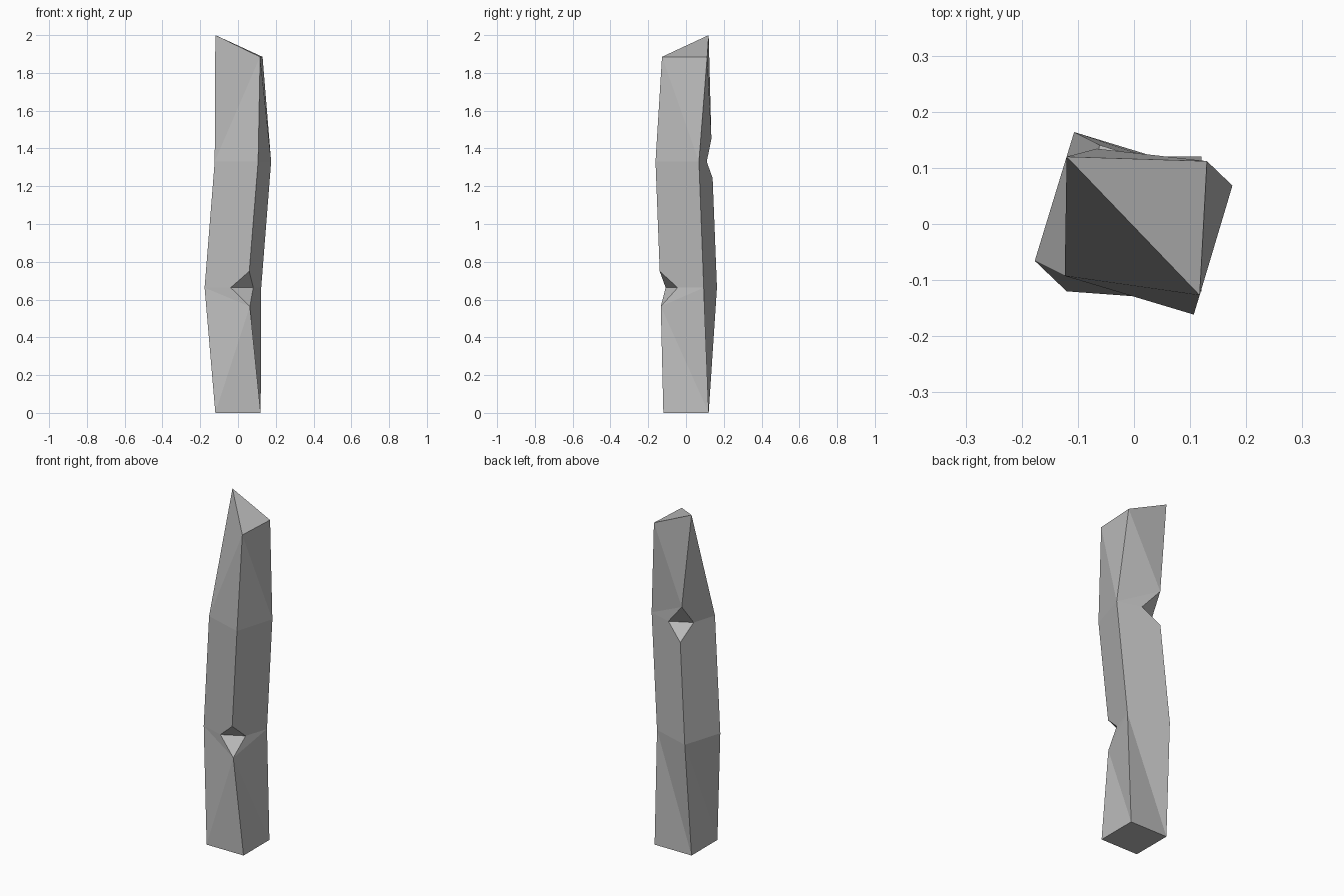
import bpy, bmesh
from math import radians
from mathutils import Matrix, Vector

cube = bpy.data.objects.get("Cube")
if cube:
    bpy.data.objects.remove(cube, do_unlink=True)

HALF = 0.12
points = {}


def ring(level, z, x=0, y=0, turn=0):
    """Square cross-section with corners a, b, c, d counter-clockwise from front -x."""
    spin = Matrix.Rotation(radians(turn), 3, "Z")
    for name, sx, sy in (("a", -1, -1), ("b", 1, -1), ("c", 1, 1), ("d", -1, 1)):
        corner = spin @ Vector((sx * HALF, sy * HALF, 0))
        points[name + str(level)] = corner + Vector((x, y, z))


def notch(label, corner, before, after, above, below, rise, drop):
    """Replace a corner with a wedge cut: two side points, one above, one below."""
    start = points.pop(corner)
    for tag, target, amount in (("p", before, 0.4), ("q", after, 0.4),
                                ("t", above, rise), ("s", below, drop)):
        points[tag + label] = start.lerp(points[target], amount)


# Twisted sections of the pillar
ring(0, 0)
ring(1, 0.663, -0.027, 0.014, -17)
ring(2, 1.33, 0.026, -0.012, -16.7)

# Slanted broken tip
points["b3"] = Vector((0.117, -0.127, 1.885))
points["c3"] = Vector((0.13, 0.112, 1.885))
points["d3"] = Vector((-0.12, 0.12, 2))

# Chips in two opposite edges
b1, d2 = points["b1"].copy(), points["d2"].copy()
notch("1", "b1", "a1", "c1", "b2", "b0", 0.13, 0.15)
notch("2", "d2", "c2", "a2", "d3", "d1", 0.18, 0.13)

FACES = (
    "a0 d0 c0 b0",                                   # base
    "a0 b0 s1", "a0 s1 a1", "a1 s1 p1",              # lower front
    "b0 c0 s1", "c0 c1 s1", "c1 q1 s1",              # lower +x side
    "c0 d0 c1", "d0 d1 c1",                          # lower back
    "d0 a0 d1", "a0 a1 d1",                          # lower -x side
    "p1 q1 t1", "p1 s1 q1",                          # front chip
    "a1 p1 t1 b2 a2", "q1 c1 c2 b2 t1",              # middle front and +x side
    "c1 d1 s2 p2 c2", "d1 a1 a2 q2 s2",              # middle back and -x side
    "p2 q2 t2", "p2 s2 q2",                          # back chip
    "a2 b2 b3", "a2 b3 d3",                          # upper front
    "b2 c2 b3", "c2 c3 b3",                          # upper +x side
    "c2 p2 t2", "c2 t2 c3", "c3 t2 d3",              # upper back
    "a2 d3 t2 q2",                                   # upper -x side
    "b3 c3 d3",                                      # tip
)

bm = bmesh.new()
verts = {name: bm.verts.new(co) for name, co in points.items()}
for face in FACES:
    bm.faces.new([verts[name] for name in face.split()])
bmesh.ops.recalc_face_normals(bm, faces=bm.faces)
mesh = bpy.data.meshes.new("stone_pillar")
bm.to_mesh(mesh)
bm.free()

# Plain grey stone
stone = bpy.data.materials.new("grey_stone")
stone.use_nodes = True
grey = (0.5, 0.5, 0.5, 1)
stone.diffuse_color = grey
stone.node_tree.nodes["Principled BSDF"].inputs["Base Color"].default_value = grey
mesh.materials.append(stone)

pillar = bpy.data.objects.new("stone_pillar", mesh)
bpy.context.collection.objects.link(pillar)
